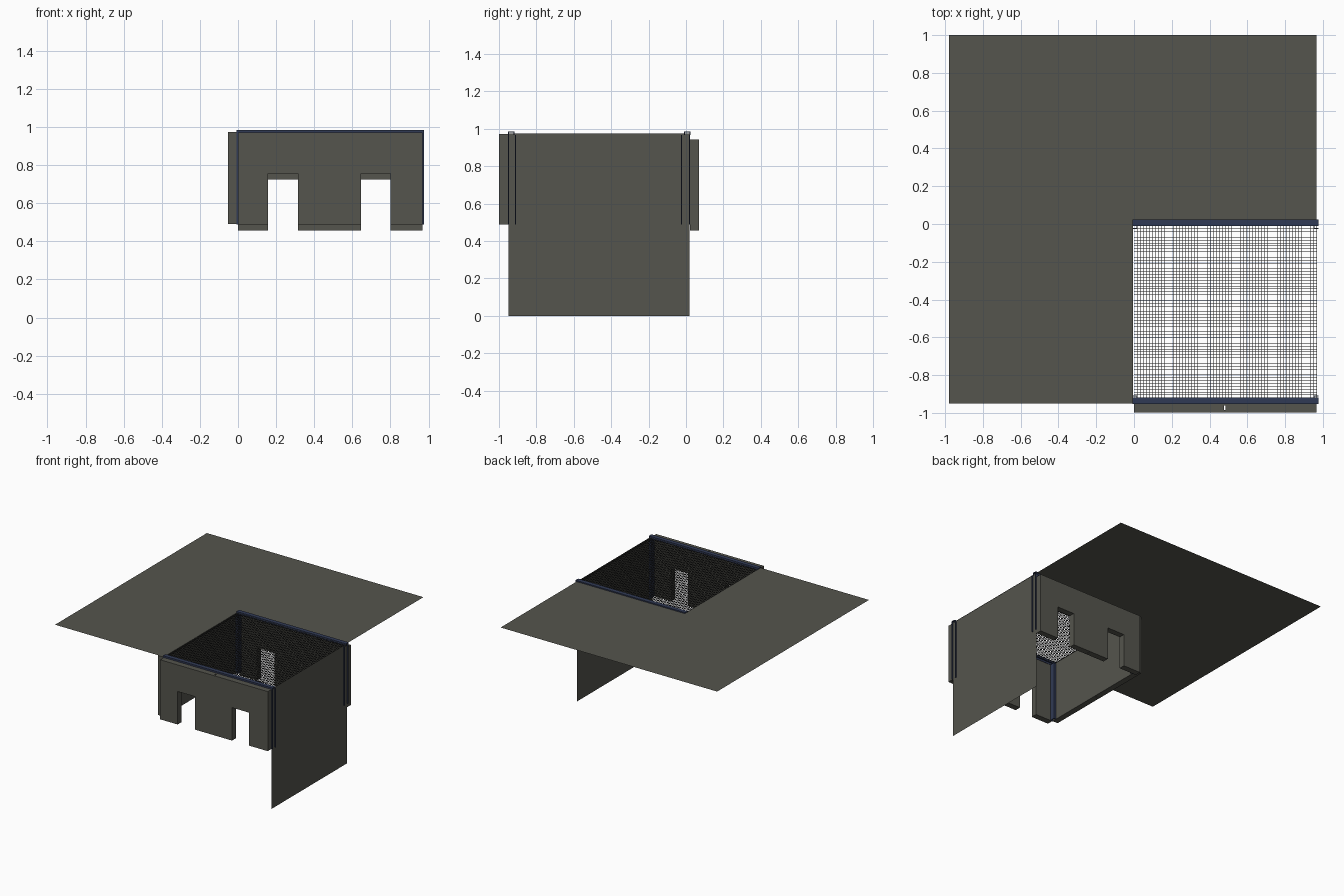
import bpy, bmesh

if "Cube" in bpy.data.objects:
    bpy.data.objects.remove(bpy.data.objects["Cube"])


def material(name, rgb):
    m = bpy.data.materials.new(name)
    m.diffuse_color = (*rgb, 1)
    m.use_nodes = True
    m.node_tree.nodes["Principled BSDF"].inputs["Base Color"].default_value = m.diffuse_color
    return m


STONE = material("grey stone", (0.09, 0.09, 0.075))
BLUE = material("dark blue metal", (0.03, 0.042, 0.09))
WIRE = material("dark wire", (0.025, 0.025, 0.025))


def finish(bm, name, mat):
    bmesh.ops.recalc_face_normals(bm, faces=bm.faces)
    me = bpy.data.meshes.new(name)
    bm.to_mesh(me)
    bm.free()
    ob = bpy.data.objects.new(name, me)
    bpy.context.collection.objects.link(ob)
    me.materials.append(mat)
    return ob


def add_box(bm, lo, hi):
    vs = bmesh.ops.create_cube(bm, size=1)["verts"]
    for v in vs:
        for i in range(3):
            v.co[i] = lo[i] if v.co[i] < 0 else hi[i]


def boxes(name, mat, items):
    bm = bmesh.new()
    for lo, hi in items:
        add_box(bm, lo, hi)
    return finish(bm, name, mat)


def sheet(name, points):
    bm = bmesh.new()
    bm.faces.new([bm.verts.new(p) for p in points])
    return finish(bm, name, STONE)


TOP, X1, Y0, Y1 = 0.976, 0.967, -0.95, 0.02

# Flat sheets: upper floor in two pieces, and the tall right-hand wall
sheet("floor_back", [(-0.98, Y1, TOP), (X1, Y1, TOP), (X1, 1, TOP), (-0.98, 1, TOP)])
sheet("floor_left", [(-0.98, Y0, TOP), (-0.005, Y0, TOP), (-0.005, Y1, TOP), (-0.98, Y1, TOP)])
sheet("right_wall", [(X1, Y0, 0), (X1, Y1, 0), (X1, Y1, TOP), (X1, Y0, TOP)])


# Wall panels: profile in (length, z), extruded across the thickness
def panel(name, profile, axis, start, thick):
    bm = bmesh.new()
    place = (lambda u, z: (u, start, z)) if axis == "x" else (lambda u, z: (start, u, z))
    face = bm.faces.new([bm.verts.new(place(u, z)) for u, z in profile])
    ext = bmesh.ops.extrude_face_region(bm, geom=[face])["geom"]
    for v in ext:
        if isinstance(v, bmesh.types.BMVert):
            v.co[1 if axis == "x" else 0] += thick
    return finish(bm, name, STONE)


def door_wall(name, y, z0, z1, door_top):
    p = [(0, z0), (0.157, z0), (0.157, door_top), (0.314, door_top), (0.314, z0),
         (0.645, z0), (0.645, door_top), (0.80, door_top), (0.80, z0), (X1, z0),
         (X1, z1), (0, z1)]
    return panel(name, p, "x", y, 0.049)


front = door_wall("front_wall", -0.999, 0.488, 0.972, 0.756)
back = door_wall("back_wall", 0.021, 0.456, 0.943, 0.724)
left = panel("left_wall", [(Y0, 0.49), (Y1, 0.49), (Y1, 0.974), (Y0, 0.974)], "y", -0.053, 0.048)

# Hidden slot cutters for the joint in the middle of each wall
for wall, lo, hi in ((front, (0.477, -0.985, 0.4), (0.485, -0.962, 1.1)),
                     (back, (0.477, 0.035, 0.4), (0.485, 0.058, 1.1)),
                     (left, (-0.04, -0.469, 0.4), (-0.017, -0.461, 1.1))):
    cutter = boxes(wall.name + "_joint_cutter", STONE, [(lo, hi)])
    cutter.hide_render = True
    cutter.hide_viewport = True
    mod = wall.modifiers.new("joint", "BOOLEAN")
    mod.operation = "DIFFERENCE"
    mod.object = cutter

# Channel rails along the top of the front and back walls
T = 0.005
for name, a, b in (("front_rail", -0.952, -0.918), ("back_rail", -0.01, 0.024)):
    boxes(name, BLUE, [((-0.008, a, 0.98), (0.977, b, 0.985)),
                       ((-0.008, a, 0.966), (0.977, a + T, 0.98)),
                       ((-0.008, b - T, 0.966), (0.977, b, 0.98))])

# Channel posts in the four corners, open towards the outside
for yn, a, b in (("front", -0.952, -0.908), ("back", -0.026, 0.022)):
    for xn, x0, x1, web in (("left", -0.008, 0.018, 0.013), ("right", 0.95, 0.976, 0.95)):
        boxes(f"{yn}_{xn}_post", BLUE,
              [((x0, a, 0.488), (x1, a + T, 0.966)),
               ((x0, b - T, 0.488), (x1, b, 0.966)),
               ((web, a + T, 0.488), (web + T, b - T, 0.966))])

# Fine wire grate over the opening
N, W = 60, 0.0011
wires = []
for i in range(N + 1):
    x = X1 * i / N
    y = -0.92 + 0.91 * i / N
    wires.append(((x - W, -0.92, 0.972), (x + W, -0.01, 0.975)))
    wires.append(((0, y - W, 0.972), (X1, y + W, 0.975)))
boxes("grate", WIRE, wires)
